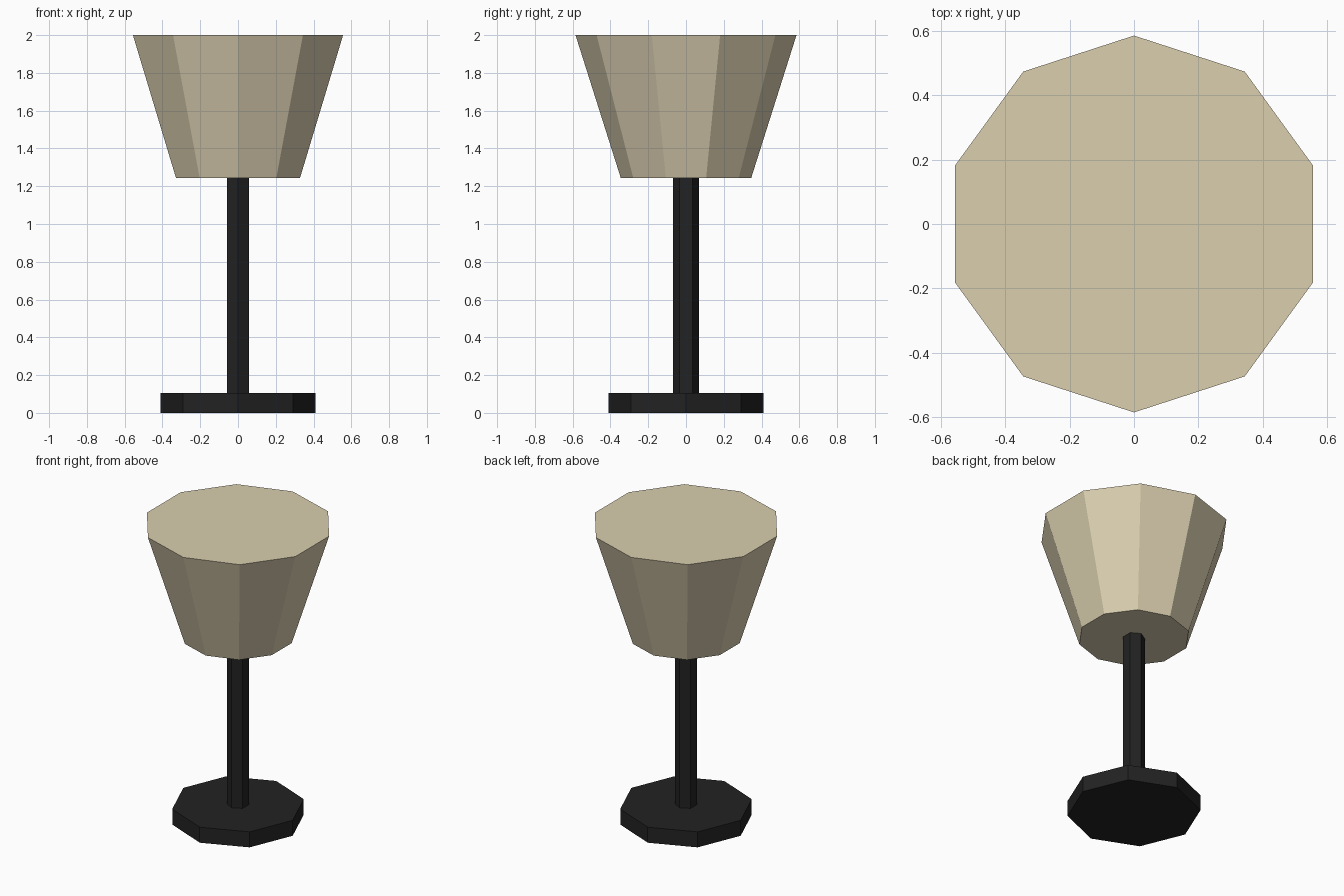
import bpy
import bmesh
from math import sin, cos, tau

cube = bpy.data.objects.get("Cube")
if cube:
    bpy.data.objects.remove(cube, do_unlink=True)


def material(name, rgb):
    mat = bpy.data.materials.new(name)
    mat.use_nodes = True
    mat.diffuse_color = (*rgb, 1)
    mat.node_tree.nodes["Principled BSDF"].inputs["Base Color"].default_value = (*rgb, 1)
    return mat


def frustum(name, sides, r_low, r_high, z_low, z_high, mat):
    """Closed flat-sided frustum with one corner on the y axis."""
    bm = bmesh.new()
    rings = []
    for r, z in ((r_low, z_low), (r_high, z_high)):
        angles = [tau * i / sides for i in range(sides)]
        rings.append([bm.verts.new((r * sin(a), r * cos(a), z)) for a in angles])
    low, high = rings
    bm.faces.new(low)
    bm.faces.new(high)
    for i in range(sides):
        j = (i + 1) % sides
        bm.faces.new((low[i], low[j], high[j], high[i]))
    bmesh.ops.recalc_face_normals(bm, faces=bm.faces)
    mesh = bpy.data.meshes.new(name)
    bm.to_mesh(mesh)
    bm.free()
    mesh.materials.append(mat)
    obj = bpy.data.objects.new(name, mesh)
    bpy.context.collection.objects.link(obj)
    return obj


black = material("matte black", (0.016, 0.016, 0.016))
cream = material("cream fabric", (0.70, 0.62, 0.43))

# Foot, pole and shade, stacked from the ground up
frustum("base", 8, 0.41, 0.41, 0, 0.105, black)
frustum("pole", 6, 0.068, 0.068, 0.105, 1.243, black)
frustum("shade", 10, 0.345, 0.585, 1.243, 2, cream)
